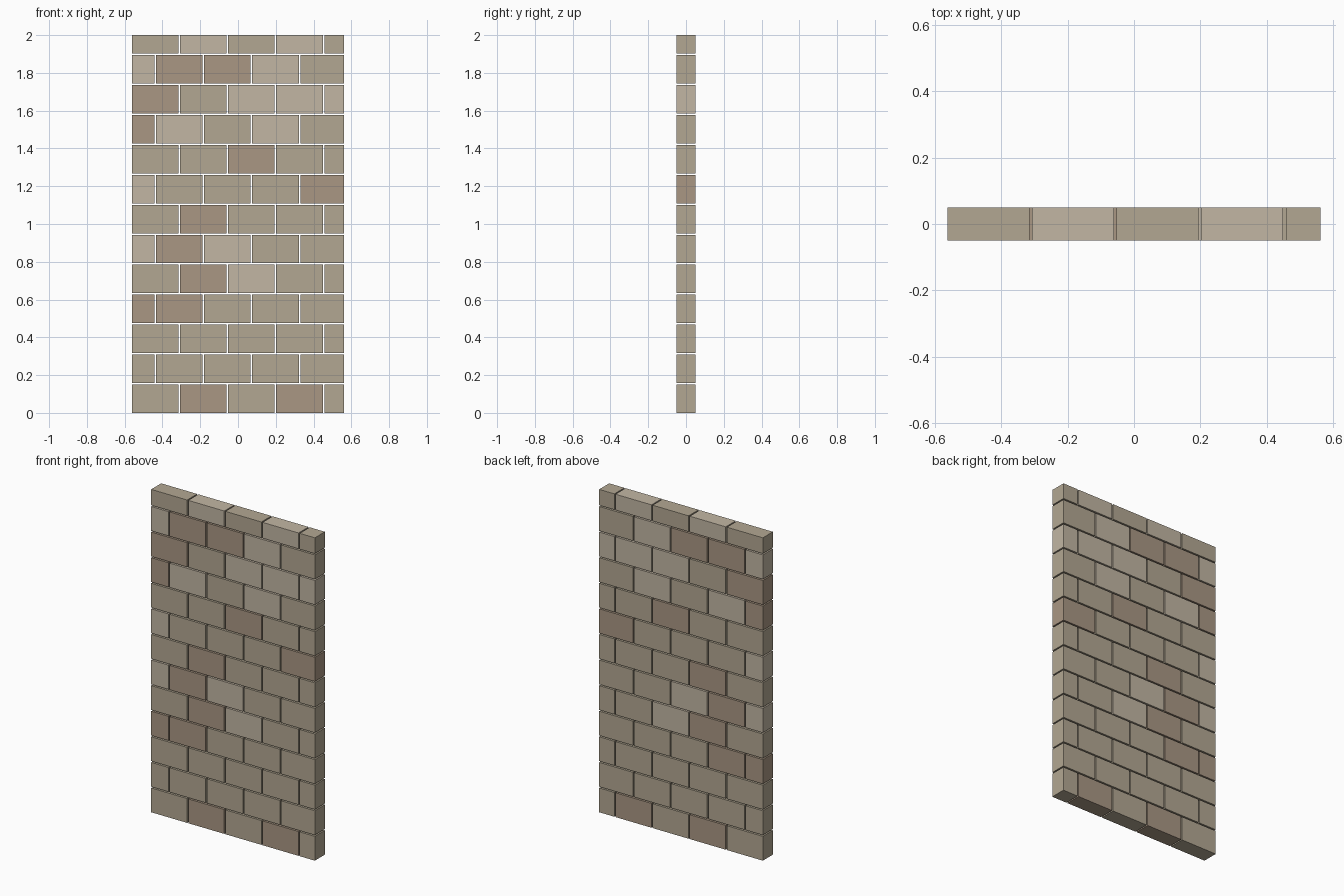
import bpy

if "Cube" in bpy.data.objects:
    bpy.data.objects.remove(bpy.data.objects["Cube"])

HALF_W, HALF_D, HEIGHT = 0.561, 0.049, 2.0
PITCH_X, PITCH_Z, GAP = 0.2545, 0.1585, 0.008

# Stone tints, and which tint each block has (bottom course first)
COLOURS = {
    "T": ("tan_stone", (0.45, 0.39, 0.29, 1)),
    "L": ("light_stone", (0.54, 0.47, 0.37, 1)),
    "B": ("brown_stone", (0.40, 0.31, 0.23, 1)),
}
COURSES = ["TBTBT", "TTTTT", "TTTTT", "BBTTT", "TBLTT", "LBLTT", "TBTTT",
           "LTTTB", "TTBTT", "BLTLT", "BTLLL", "LBBLT", "TLTLT"]

mats = {}
for key, (name, rgba) in COLOURS.items():
    mats[key] = bpy.data.materials.new(name)
    mats[key].diffuse_color = rgba


def block(name, x0, x1, z0, z1, mat):
    """Rectangular stone block spanning the wall thickness."""
    verts = [(x, y, z) for z in (z0, z1)
             for x, y in ((x0, -HALF_D), (x1, -HALF_D), (x1, HALF_D), (x0, HALF_D))]
    faces = [(3, 2, 1, 0), (4, 5, 6, 7)]
    faces += [(i, (i + 1) % 4, (i + 1) % 4 + 4, i + 4) for i in range(4)]
    mesh = bpy.data.meshes.new(name)
    mesh.from_pydata(verts, [], faces)
    mesh.materials.append(mat)
    bpy.context.collection.objects.link(bpy.data.objects.new(name, mesh))


# Running-bond courses: alternate rows shift by half a block, ends and top trimmed
for row, tints in enumerate(COURSES):
    z0 = row * PITCH_Z
    z1 = min(z0 + PITCH_Z - GAP, HEIGHT)
    start = -HALF_W - (PITCH_X / 2 if row % 2 else 0)
    for col, tint in enumerate(tints):
        x0 = start + col * PITCH_X
        x1 = min(x0 + PITCH_X - GAP, HALF_W)
        block(f"block_{row + 1}_{col + 1}", max(x0, -HALF_W), x1, z0, z1, mats[tint])

for m in bpy.data.materials:
    if m.users and not m.is_grease_pencil:
        m.use_nodes = True
        m.node_tree.nodes["Principled BSDF"].inputs["Base Color"].default_value = m.diffuse_color
